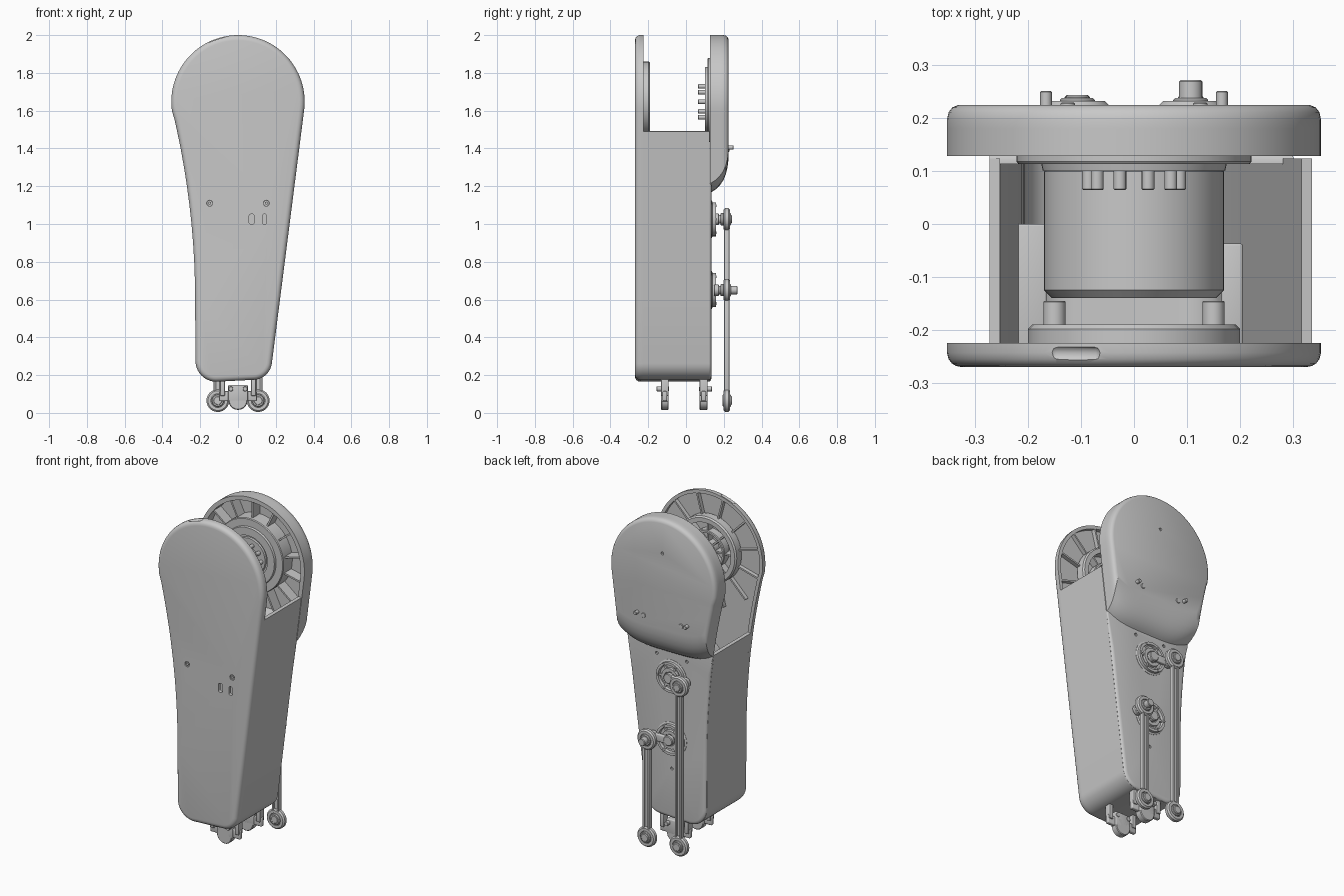
import bpy, bmesh
from math import sin, cos, pi, radians
from mathutils import Matrix, Vector

if "Cube" in bpy.data.objects:
    bpy.data.objects.remove(bpy.data.objects["Cube"])

TONE = (0.58, 0.58, 0.58, 1)
grey = bpy.data.materials.new("satin_grey")
grey.use_nodes = True
grey.diffuse_color = TONE
grey.node_tree.nodes["Principled BSDF"].inputs["Base Color"].default_value = TONE

HEAD_Z, HEAD_R = 1.647, 0.353


def finish(name, bm):
    bmesh.ops.recalc_face_normals(bm, faces=bm.faces)
    mesh = bpy.data.meshes.new(name)
    bm.to_mesh(mesh)
    bm.free()
    mesh.materials.append(grey)
    ob = bpy.data.objects.new(name, mesh)
    bpy.context.collection.objects.link(ob)
    smooth(ob)
    return ob


def smooth(ob):
    bpy.ops.object.select_all(action="DESELECT")
    ob.select_set(True)
    bpy.context.view_layer.objects.active = ob
    bpy.ops.object.shade_smooth_by_angle(angle=radians(32))


def loft(name, rings):
    """Skin matching (x, z) outlines, each given with its y, and cap both ends."""
    bm = bmesh.new()
    rows = [[bm.verts.new((x, y, z)) for x, z in pts] for pts, y in rings]
    n = len(rows[0])
    for a, b in zip(rows, rows[1:]):
        for i in range(n):
            bm.faces.new((a[i], a[(i + 1) % n], b[(i + 1) % n], b[i]))
    bm.faces.new(rows[0])
    bm.faces.new(rows[-1])
    return finish(name, bm)


def lathe(name, x, z, profile, seg=40):
    """Turn a closed (radius, y) profile about an axis along y."""
    bm = bmesh.new()
    rows = []
    for k in range(seg):
        a = 2 * pi * k / seg
        rows.append([bm.verts.new((x + r * cos(a), y, z + r * sin(a))) for r, y in profile])
    n = len(profile)
    for k in range(seg):
        a, b = rows[k], rows[(k + 1) % seg]
        for i in range(n):
            bm.faces.new((a[i], a[(i + 1) % n], b[(i + 1) % n], b[i]))
    # Welding the axis leaves clean end fans; drop the collapsed axis faces
    bmesh.ops.remove_doubles(bm, verts=bm.verts, dist=1e-5)
    return finish(name, bm)


def disc(name, x, z, r, y0, y1, c=0.004, seg=32):
    return lathe(name, x, z, [(0, y0), (r - c, y0), (r, y0 + c), (r, y1 - c), (r - c, y1), (0, y1)], seg)


def ring(name, x, z, r0, r1, y0, y1, c=0.004, seg=40):
    return lathe(name, x, z, [(r0, y0), (r1 - c, y0), (r1, y0 + c), (r1, y1 - c), (r1 - c, y1), (r0, y1)], seg)


def box(name, x0, x1, y0, y1, z0, z1, bevel=0.0, angle=0.0, pivot=(0, 0, 0)):
    bm = bmesh.new()
    bmesh.ops.create_cube(bm, size=1)
    bmesh.ops.scale(bm, vec=(x1 - x0, y1 - y0, z1 - z0), verts=bm.verts)
    bmesh.ops.translate(bm, vec=((x0 + x1) / 2, (y0 + y1) / 2, (z0 + z1) / 2), verts=bm.verts)
    if bevel:
        bmesh.ops.bevel(bm, geom=bm.edges[:], offset=bevel, segments=3, profile=0.5, affect="EDGES")
    p = Vector(pivot)
    turn = Matrix.Translation(p) @ Matrix.Rotation(angle, 4, "Y") @ Matrix.Translation(-p)
    bmesh.ops.transform(bm, matrix=turn, verts=bm.verts)
    return finish(name, bm)


def cut(target, cutter):
    mod = target.modifiers.new("cut", "BOOLEAN")
    mod.operation, mod.object, mod.solver = "DIFFERENCE", cutter, "EXACT"
    bpy.context.view_layer.objects.active = target
    bpy.ops.object.modifier_apply(modifier=mod.name)
    bpy.data.objects.remove(cutter)


def inset(pts, d):
    out = []
    for i, p in enumerate(pts):
        t = (Vector(pts[(i + 1) % len(pts)]) - Vector(pts[i - 1])).normalized()
        out.append((p[0] - t.y * d, p[1] + t.x * d))
    return out


def arc(cx, cz, r, a0, a1, n):
    angles = [radians(a0 + (a1 - a0) * i / n) for i in range(n + 1)]
    return [(cx + r * cos(a), cz + r * sin(a)) for a in angles]


def left(z):
    return (-0.227 - 0.12 * max(0, z - 0.6) ** 2, z)


def right(z):
    return (0.351 - 0.1274 * (1.61 - z), z)


# Outlines run counter-clockwise in x, z
head_arc = arc(0, HEAD_Z, HEAD_R, -6, 188, 56)
left_pts = [left(z) for z in (1.55, 1.49, 1.4, 1.3, 1.22, 1.1, 1.0, 0.9, 0.8, 0.7, 0.6)]
right_pts = [right(z) for z in (0.6, 1.0, 1.22, 1.49)]
outline = head_arc + left_pts + arc(-0.115, 0.275, 0.11, 180, 270, 10) + arc(0.08, 0.275, 0.1, 270, 352, 10) + right_pts
wall_start = len(head_arc) + 4


def head_outline(bottom, d):
    corner = bottom + 0.05
    steps = [i / 8 for i in range(9)]
    pts = head_arc + [left(1.57 + (corner - 1.57) * t) for t in steps]
    x0, x1 = left(corner)[0], right(corner)[0]
    pts += [(x0 + (x1 - x0) * i / 20, corner - 0.05 * (1 - (i / 10 - 1) ** 4)) for i in range(1, 20)]
    pts += [right(corner + (1.57 - corner) * t) for t in steps]
    return inset(pts, d)


# Front cover: a shallow tray with a rounded rim
cover = loft("front_cover", [(inset(outline, d), y) for d, y in
             ((0.02, -0.25), (0.02, -0.225), (0, -0.225), (0, -0.243), (0.003, -0.255),
              (0.009, -0.263), (0.017, -0.268), (0.028, -0.27))])
for x in (-0.15, 0.15):
    cut(cover, ring("screw_groove", x, 1.11, 0.008, 0.016, -0.3, -0.262, 0.001, 20))
for x, w in ((0.072, 0.013), (0.14, 0.011)):
    cut(cover, box("front_slot", x - w, x + w, -0.3, -0.24, 1.0, 1.052, 0.008))
cut(cover, box("top_port", -0.16, -0.06, -0.26, -0.231, 1.974, 2.1, 0.012, -0.31, (-0.11, 0, 1.98)))
smooth(cover)

# Open-topped side wall, lower on the right-hand opening, and the rear wall
inner = inset(outline, 0.02)
wall = outline[wall_start:] + inner[wall_start:][::-1]
loft("side_wall", [(wall, -0.226), (wall, 0.124)])
rear = outline[wall_start:-1]
rear_wall = loft("rear_wall", [(inset(rear, d), y) for d, y in
                 ((0, 0.113), (0, 0.122), (0.003, 0.128), (0.01, 0.133), (0.02, 0.135))])
for x, z in ((0, 0.47), (-0.1, 1.14), (0.1, 1.14)):
    cut(rear_wall, disc("rear_hole", x, z, 0.009, 0.125, 0.3, 0.001, 16))
smooth(rear_wall)

# Rear head: a deeper tray whose lower edge sweeps into the rear wall
head = loft("rear_head", [(head_outline(b, d), y) for b, d, y in
            ((1.3, 0.025, 0.2), (1.2, 0.025, 0.128), (1.165, 0, 0.128), (1.175, 0, 0.145),
             (1.185, 0, 0.16), (1.205, 0, 0.18), (1.23, 0, 0.197), (1.26, 0.003, 0.211),
             (1.29, 0.01, 0.22), (1.32, 0.022, 0.225))])
cut(head, disc("rear_hole", 0, 1.8, 0.009, 0.215, 0.3, 0.001, 16))
smooth(head)

# Radial ribs inside both head plates
for name, count, r0, r1, y0, y1 in (("front_rib", 12, 0.19, 0.334, -0.251, -0.226),
                                    ("rear_rib", 14, 0.2, 0.33, 0.135, 0.201)):
    for k in range(count):
        box(name, r0, r1, y0, y1, HEAD_Z - 0.005, HEAD_Z + 0.005,
            angle=2 * pi * (k + 0.5) / count, pivot=(0, 0, HEAD_Z))

# Front bearing seat with spokes
ring("front_bearing_ring", 0, 1.66, 0.165, 0.2, -0.251, -0.19, 0.008)
ring("front_inner_ring", 0, 1.66, 0.1, 0.115, -0.251, -0.2)
ring("front_centre_ring", 0, 1.66, 0.035, 0.05, -0.251, -0.2)
for k in range(8):
    box("front_spoke", 0.045, 0.17, -0.251, -0.208, 1.655, 1.665, angle=k * pi / 4, pivot=(0, 0, 1.66))

# Rear output rotor with bolts
lathe("rear_rotor", 0, HEAD_Z + 0.01, [(0, 0.201), (0.222, 0.201), (0.222, 0.118), (0.218, 0.113), (0.175, 0.113),
      (0.172, 0.1), (0.125, 0.1), (0.122, 0.112), (0.112, 0.112), (0.11, 0.1), (0.06, 0.1),
      (0.055, 0.125), (0, 0.125)], 56)
for k in range(10):
    a = 2 * pi * k / 10
    disc("rotor_bolt", 0.086 * cos(a), HEAD_Z + 0.086 * sin(a), 0.012, 0.064, 0.105, 0.002, 16)

# Drive motors and their mounts within the body
for z in (1.03, 0.65):
    disc("drive_motor", 0, z, 0.17, -0.14, 0.114, 0.015, 56)
box("left_bracket", 0.165, 0.205, -0.24, -0.037, 0.85, 0.9, 0.004)
box("right_bracket", -0.222, -0.165, -0.24, 0, 0.85, 0.9, 0.004)
for x in (-0.15, 0.15):
    disc("mount_post", x, 1.11, 0.021, -0.251, -0.145, 0.002, 20)

# Rear cranks and push rods
ROD_Z = 0.065
for z, x, pin_y in ((1.025, -0.107, 0.243), (0.65, 0.107, 0.272)):
    lathe("crank_flange", 0, z, [(0, 0.12), (0.1, 0.12), (0.1, 0.137), (0.09, 0.141), (0.09, 0.158), (0.075, 0.158),
          (0.072, 0.142), (0.056, 0.142), (0.054, 0.156), (0.035, 0.156), (0.032, 0.143), (0, 0.143)])
    for k in range(6):
        a = k * pi / 3
        disc("flange_bolt", 0.082 * cos(a), z + 0.082 * sin(a), 0.008, 0.15, 0.161, 0.002, 12)
        box("flange_spoke", 0.03, 0.08, 0.135, 0.152, z - 0.006, z + 0.006, angle=a, pivot=(0, 0, z))
    box("crank_arm", min(0, x), max(0, x), 0.15, 0.172, z - 0.022, z + 0.022, 0.005)
    for cx in (0, x):
        disc("crank_boss", cx, z, 0.03, 0.148, 0.175)
    disc("crank_pin", x, z, 0.022, 0.15, pin_y, 0.003, 24)
    disc("pin_collar", x, z, 0.032, 0.182, 0.2, 0.004, 24)
    disc("rod_lower_pin", x, ROD_Z, 0.024, 0.192, 0.243, 0.004, 24)
    for end in (z, ROD_Z):
        ring("rod_eye", x, end, 0.036, 0.06, 0.199, 0.232, 0.008)
        ring("rod_bearing", x, end, 0.02, 0.033, 0.194, 0.238)
        disc("rod_eye_web", x, end, 0.04, 0.207, 0.224)
    box("rod_web", x - 0.016, x + 0.016, 0.21, 0.221, ROD_Z + 0.05, z - 0.05)
    for s in (-1, 1):
        box("rod_rail", x + s * 0.016 - 0.006, x + s * 0.016 + 0.006, 0.202, 0.229, ROD_Z + 0.05, z - 0.05, 0.002)

# Small rear screws
for s in (-1, 1):
    disc("rear_stud", s * 0.166, 1.405, 0.011, 0.2, 0.251, 0.002, 16)
    disc("rear_screw", s * 0.125, 1.395, 0.014, 0.2, 0.229, 0.002, 16)

# Joint lugs beneath the body
for y0, y1, pin0, pin1 in ((-0.132, -0.092, -0.156, -0.09), (0.072, 0.114, 0.07, 0.138)):
    box("lug_block", -0.052, 0.052, y0, y1, 0.06, 0.148, 0.006)
    disc("lug_round", 0, 0.066, 0.05, y0, y1)
    box("lug_crossbar", -0.1, 0.1, y0 + 0.008, y1 - 0.008, 0.062, 0.115, 0.006)
    for s in (-1, 1):
        box("lug_stem", s * 0.082 - 0.013, s * 0.082 + 0.013, y0, y1, 0.09, 0.18, 0.004)
        disc("lug_screw", s * 0.038, 0.127, 0.013, pin0, pin1, 0.002, 16)
